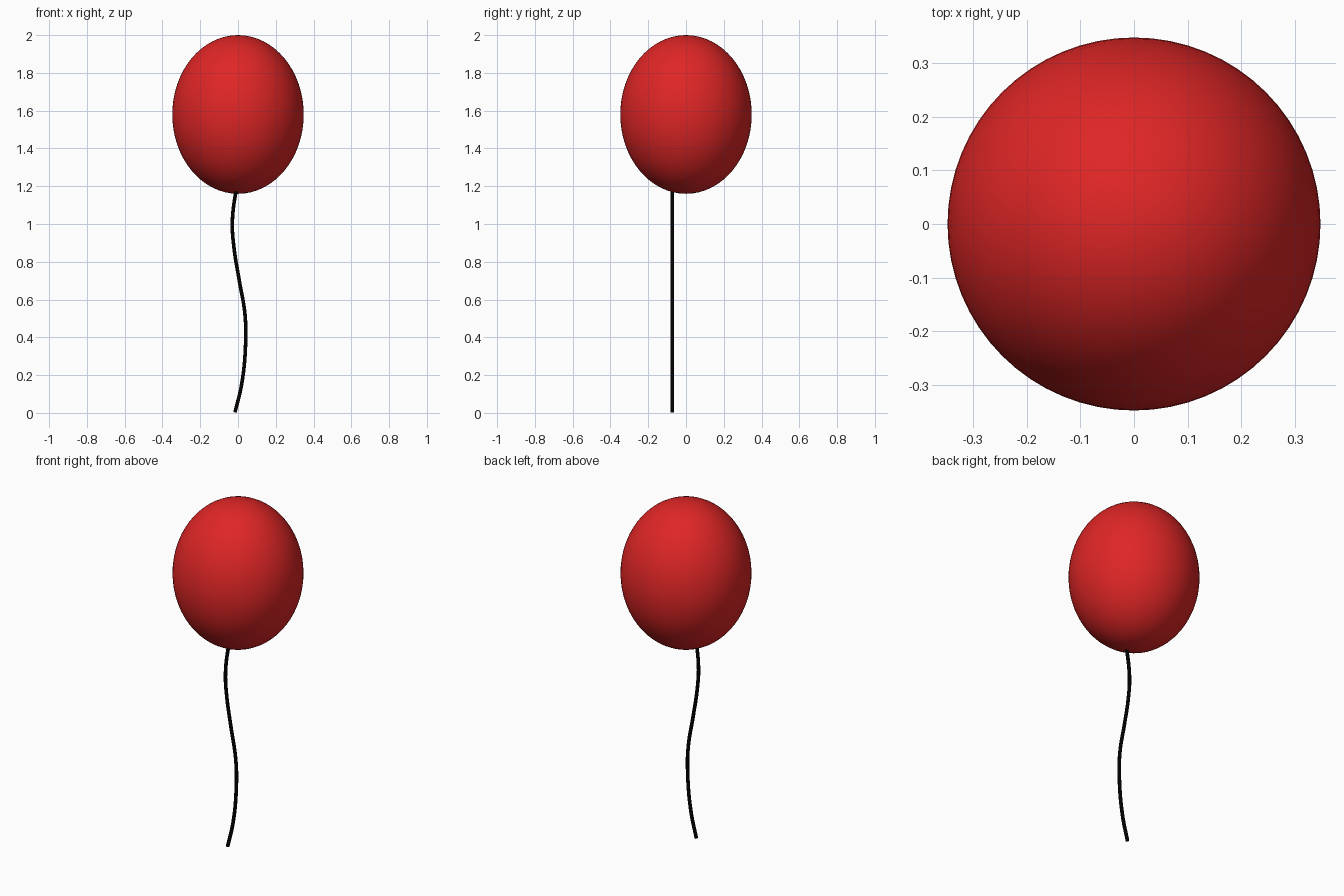
import bpy

if "Cube" in bpy.data.objects:
    bpy.data.objects.remove(bpy.data.objects["Cube"])


def flat_material(name, rgb):
    mat = bpy.data.materials.new(name)
    mat.diffuse_color = (*rgb, 1.0)
    mat.use_nodes = True
    mat.node_tree.nodes["Principled BSDF"].inputs["Base Color"].default_value = mat.diffuse_color
    return mat


red = flat_material("balloon red", (0.74, 0.019, 0.019))
black = flat_material("string black", (0.003, 0.003, 0.003))

# Balloon: tall smooth ellipsoid
bpy.ops.mesh.primitive_uv_sphere_add(segments=64, ring_count=32, radius=1, location=(0, 0, 1.58))
balloon = bpy.context.object
balloon.name = "balloon"
balloon.scale = (0.348, 0.348, 0.42)
bpy.ops.object.transform_apply(location=False, rotation=False, scale=True)
bpy.ops.object.shade_smooth()
balloon.data.materials.append(red)

# String: wavy round cord in a plane slightly in front of the centre
path = [(-0.016, 0.003), (0.019, 0.15), (0.040, 0.36), (0.037, 0.52), (0.005, 0.71),
        (-0.022, 0.88), (-0.030, 1.01), (-0.012, 1.165), (-0.006, 1.19)]
curve = bpy.data.curves.new("string", "CURVE")
curve.dimensions = "3D"
curve.bevel_depth = 0.01
curve.bevel_resolution = 3
curve.resolution_u = 8
curve.use_fill_caps = True
spline = curve.splines.new("BEZIER")
spline.bezier_points.add(len(path) - 1)
for point, (x, z) in zip(spline.bezier_points, path):
    point.co = (x, -0.073, z)
    point.handle_left_type = point.handle_right_type = "AUTO"
string = bpy.data.objects.new("string", curve)
bpy.context.collection.objects.link(string)
curve.materials.append(black)

# Turn the cord into a smooth mesh
bpy.ops.object.select_all(action="DESELECT")
string.select_set(True)
bpy.context.view_layer.objects.active = string
bpy.ops.object.convert(target="MESH")
bpy.ops.object.shade_smooth_by_angle()
